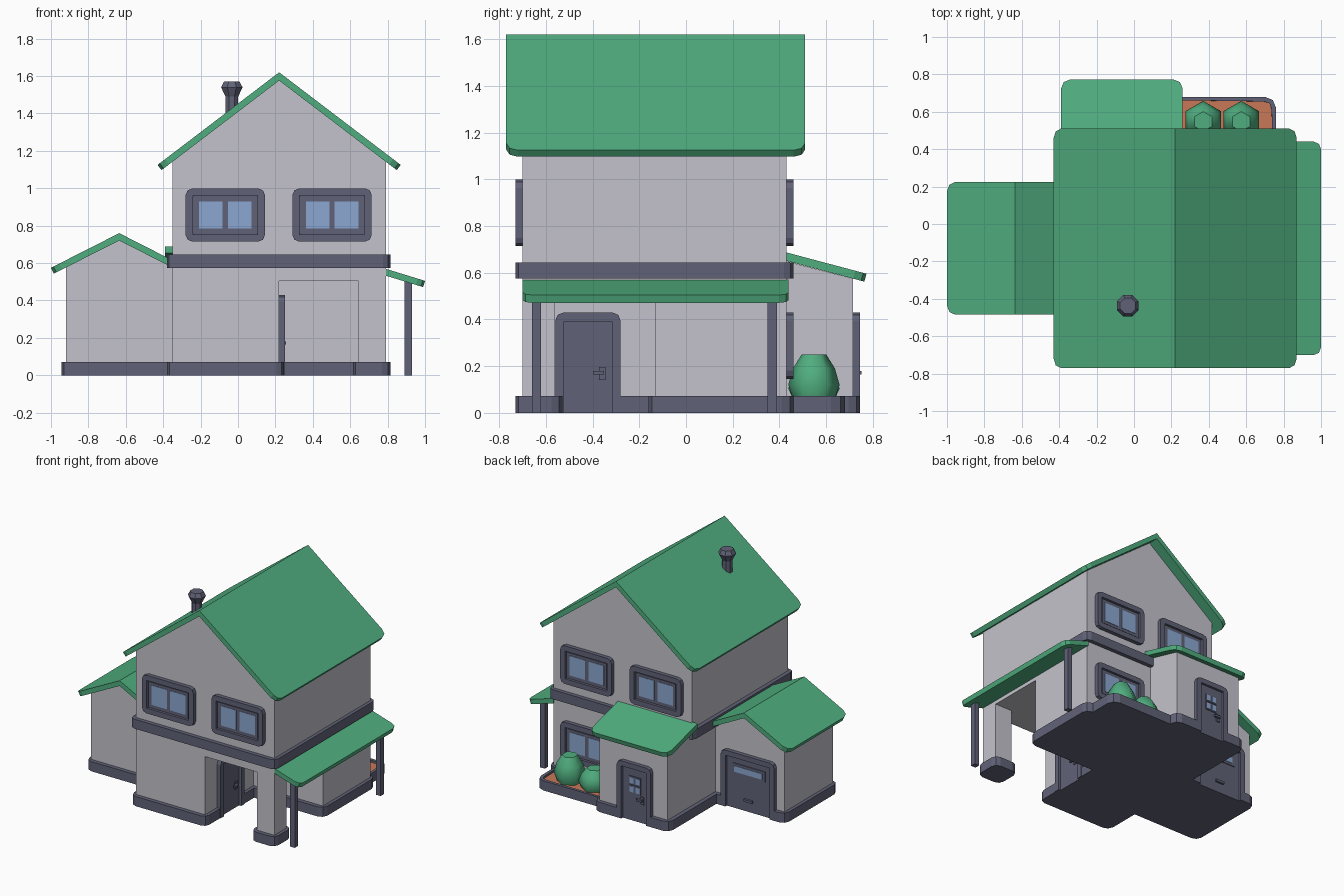
import bpy, bmesh, math
from mathutils import Matrix, Vector

if "Cube" in bpy.data.objects:
    bpy.data.objects.remove(bpy.data.objects["Cube"])


def material(name, rgb):
    m = bpy.data.materials.new(name)
    m.diffuse_color = (*rgb, 1)
    m.use_nodes = True
    m.node_tree.nodes["Principled BSDF"].inputs["Base Color"].default_value = m.diffuse_color
    return m


WALL = material("pale wall", (0.55, 0.545, 0.604))
DARK = material("slate trim", (0.118, 0.123, 0.187))
GREEN = material("green", (0.08, 0.42, 0.212))
GLASS = material("blue glass", (0.26, 0.39, 0.64))
SOIL = material("orange soil", (0.578, 0.19, 0.095))


def place(origin, normal):
    """Local x = sideways, y = up, z = out of the wall."""
    n, up = Vector(normal), Vector((0, 0, 1))
    u = up.cross(n)
    return Matrix.Translation(origin) @ Matrix((u, up, n)).transposed().to_4x4()


FRONT = place((0, 0, 0), (0, -1, 0))
SIDE = place((0, 0, 0), (1, 0, 0))


def rounded(pts):
    """Points with a third value get a two-segment rounded corner."""
    out = []
    for i, p in enumerate(pts):
        v = Vector(p[:2])
        if len(p) < 3:
            out.append(v)
            continue
        a = (Vector(pts[i - 1][:2]) - v).normalized() * p[2]
        b = (Vector(pts[(i + 1) % len(pts)][:2]) - v).normalized() * p[2]
        out += [v + a, v + (a + b) * 0.293, v + b]
    return out


def finish(name, bm, mats, M=Matrix()):
    bmesh.ops.recalc_face_normals(bm, faces=bm.faces)
    bm.transform(M)
    me = bpy.data.meshes.new(name)
    bm.to_mesh(me)
    bm.free()
    for m in mats:
        me.materials.append(m)
    ob = bpy.data.objects.new(name, me)
    bpy.context.collection.objects.link(ob)
    return ob


def loft(name, rings, mats, M=Matrix(), inset=None):
    bm = bmesh.new()
    rows = [[bm.verts.new(p) for p in r] for r in rings]
    n = len(rows[0])
    bm.faces.new(rows[0][::-1])
    top = bm.faces.new(rows[-1])
    for a, b in zip(rows, rows[1:]):
        for i in range(n):
            j = (i + 1) % n
            bm.faces.new((a[i], a[j], b[j], b[i]))
    if inset:  # sunken panel: (border, drop)
        bm.normal_update()
        bmesh.ops.inset_region(bm, faces=[top], thickness=inset[0])
        bmesh.ops.inset_region(bm, faces=[top], thickness=0.0005)
        bmesh.ops.translate(bm, verts=top.verts, vec=(0, 0, -inset[1]))
        top.material_index = len(mats) - 1
    return finish(name, bm, mats, M)


def prism(name, pts, h0, h1, mat, M=Matrix(), inset=None):
    p = rounded(pts)
    mats = mat if isinstance(mat, list) else [mat]
    return loft(name, [[(*v, h) for v in p] for h in (h0, h1)], mats, M, inset)


def rect(x0, x1, y0, y1, *r):
    return [(x0, y0, *r), (x1, y0, *r), (x1, y1, *r), (x0, y1, *r)]


def roof(name, ridge, eave, lo, hi, M, t=0.035, r=0.05):
    ridge, eave = Vector(ridge), Vector(eave)
    d = eave - ridge
    L = d.length
    d /= L
    down = Vector((d.y, -d.x))
    if down.y > 0:
        down = -down
    top, bot = [], []
    for s, w in rounded([(0, lo), (L, lo, r), (L, hi, r), (0, hi)]):
        p = ridge + d * s
        q = p + (down * t if s > 1e-6 else Vector((0, -t / abs(d.x))))
        top.append((*p, w))
        bot.append((*q, w))
    loft(name, [bot, top], [GREEN], M)


# Main house: L-shaped ground floor, corner pillar, gabled upper floor
prism("ground_floor", [(-.35, -.70), (.22, -.70), (.22, -.13), (.79, -.13), (.79, .43), (-.35, .43)],
      0.01, .505, WALL)
prism("porch_pillar", rect(.645, .79, -.70, -.56), 0.01, .505, WALL)
prism("upper_floor", [(-.35, .505), (.79, .505), (.79, 1.142), (.22, 1.576), (-.35, 1.142)],
      -.43, .70, WALL, FRONT)
prism("floor_band", rect(-.38, .815, -.73, .46, .04), .575, .645, DARK)
for side in (-1, 1):
    roof("main_roof", (.22, 1.62), (.22 + side * .65, 1.125), -.51, .77, FRONT)

# Garage wing and back entrance room
prism("garage_walls", [(-.92, .01), (-.34, .01), (-.34, .575), (-.635, .722), (-.92, .577)],
      -.155, .415, WALL, FRONT)
roof("garage_roof_left", (-.635, .76), (-1.0, .575), -.225, .485, FRONT)
roof("garage_roof_right", (-.635, .76), (-.36, .62), -.225, .485, FRONT, r=.01)
prism("back_room_walls", [(.42, .01), (.715, .01), (.715, .575), (.42, .652)], -.35, .21, WALL, SIDE)
roof("back_room_roof", (.42, .69), (.773, .596), -.39, .26, SIDE)

# Side porch
roof("porch_roof", (.785, .571), (1.0, .505), -.44, .70, FRONT, r=.04)
for y in (-.64, .37):
    prism("porch_post", rect(.89, .93, y - .02, y + .02), 0, .505, DARK)

# Plinth, notched at the doors
prism("plinth", [(-.38, -.73, .05), (.245, -.73, .04), (.245, -.56), (.21, -.56), (.21, -.28),
                 (.245, -.28), (.245, -.16), (.815, -.16, .05), (.815, .46, .05), (.24, .46),
                 (.24, .745, .05), (.05, .745), (.05, .70), (-.23, .70), (-.23, .745),
                 (-.38, .745, .05), (-.38, .185), (-.415, .185), (-.415, .14), (-.855, .14),
                 (-.855, .185), (-.945, .185, .05), (-.945, -.445, .05), (-.38, -.445)],
      0, .072, DARK)
prism("pillar_plinth", rect(.615, .815, -.73, -.53, .045), 0, .072, DARK)


# Windows: chamfered frame with sunken panel and two panes
def window(x, y, z, n):
    M = place((x, y, z), (0, n, 0))
    prism("window_frame", rect(-.212, .212, -.142, .142, .035), -.01, .03, DARK, M, (.04, .018))
    prism("window_sash", rect(-.16, .16, -.093, .093), .005, .018, DARK, M)
    for u in (-.077, .077):
        prism("window_pane", rect(u - .063, u + .063, -.073, .073), .012, .021, GLASS, M)


for x in (-.068, .503):
    window(x, -.70, .857, -1)
    window(x, .43, .857, 1)
window(.503, .43, .288, 1)


# Doors: arched frame around a sunken panel
def door(origin, normal, w, h):
    M = place(origin, normal)
    b = w - .038
    prism("door_frame", [(-w, 0), (-w, h, .035), (w, h, .035), (w, 0), (b, 0), (b, h - .038),
                         (-b, h - .038), (-b, 0)], -.02, .03, DARK, M)
    prism("door_panel", rect(-b, b, 0, h - .038), -.02, .012, DARK, M)
    return M


def handle(M):
    prism("handle_plate", rect(.048, .075, .14, .197), .01, .02, DARK, M)
    prism("handle_lever", rect(.022, .068, .164, .18), .02, .036, DARK, M)


handle(door((.22, -.42, 0), (1, 0, 0), .14, .43))
back = door((-.09, .715, 0), (0, 1, 0), .14, .43)
handle(back)
for u in (-.024, .024):
    for v in (.235, .30):
        prism("door_pane_trim", rect(u - .024, u + .024, v - .03, v + .03), .01, .017, DARK, back)
        prism("door_pane", rect(u - .016, u + .016, v - .022, v + .022), .012, .02, GLASS, back)

garage = door((-.635, .155, 0), (0, 1, 0), .22, .42)
prism("garage_window_trim", rect(-.135, .135, .255, .335), .01, .018, DARK, garage)
prism("garage_window", rect(-.115, .115, .273, .317), .013, .021, GLASS, garage)
prism("garage_handle", rect(-.035, .035, .075, .092), .01, .028, DARK, garage)

# Planter with two bushes
prism("planter", [(.18, .41), (.76, .41), (.76, .68, .06), (.18, .68)], 0, .072,
      [DARK, SOIL], inset=(.025, .015))


def turned(name, x, y, profile, n, mat, phase):
    return loft(name, [[(x + r * math.cos(phase + i * math.tau / n),
                         y + r * math.sin(phase + i * math.tau / n), z) for i in range(n)]
                       for r, z in profile], [mat])


for x, k in ((.37, .78), (.573, 1)):
    bush = turned("bush", x, .548, [(.085, .05), (.11, .05 + .07 * k), (.09, .05 + .14 * k),
                                    (.053, .05 + .2 * k)], 6, GREEN, math.pi / 2)
    for f in bush.data.polygons:
        f.use_smooth = abs(f.normal.z) < .95

# Chimney pipe with flared cap
turned("chimney", -.033, -.437, [(.037, 1.34), (.037, 1.49), (.062, 1.54), (.045, 1.57)],
       8, DARK, math.pi / 8)
